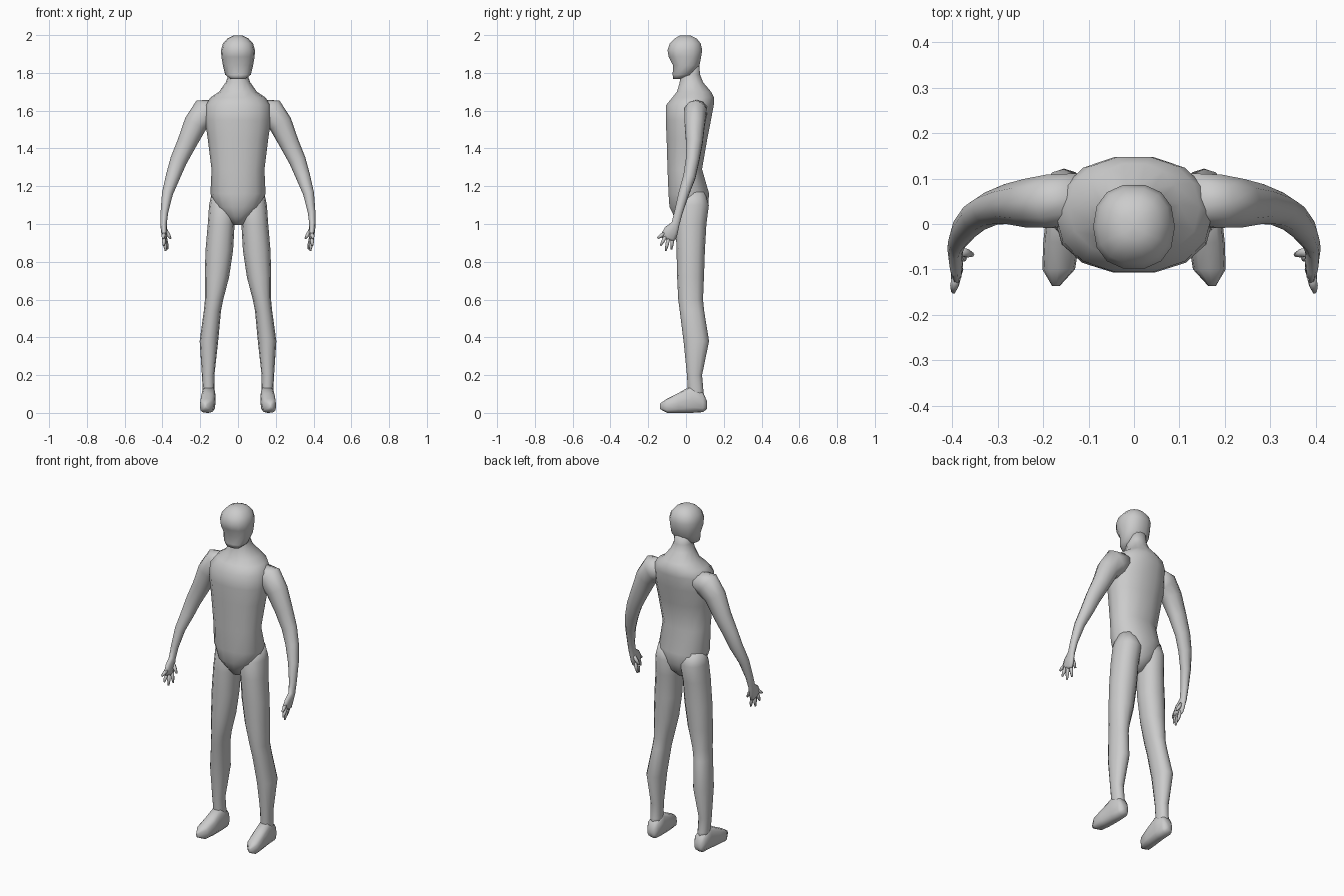
import bpy, bmesh, math
from mathutils import Vector

skin = bpy.data.materials.new("plain grey")
skin.diffuse_color = (0.6, 0.6, 0.6, 1)


def loft(name, rings):
    """Skin a list of point rings into a closed smooth body."""
    bm = bmesh.new()
    loops = [[bm.verts.new(p) for p in r] for r in rings]
    n = len(loops[0])
    for a, b in zip(loops, loops[1:]):
        for i in range(n):
            j = (i + 1) % n
            bm.faces.new((a[i], a[j], b[j], b[i]))
    for ring, pts in ((loops[0], rings[0]), (loops[-1], rings[-1])):
        c = bm.verts.new(sum((Vector(p) for p in pts), Vector()) / n)
        for i in range(n):
            bm.faces.new((ring[i], ring[(i + 1) % n], c))
    bmesh.ops.recalc_face_normals(bm, faces=bm.faces)
    for f in bm.faces:
        f.smooth = True
    me = bpy.data.meshes.new(name)
    bm.to_mesh(me)
    bm.free()
    me.materials.append(skin)
    ob = bpy.data.objects.new(name, me)
    bpy.context.collection.objects.link(ob)
    return ob


def unit_ring(n, p=2.0):
    out = []
    for i in range(n):
        a = 2 * math.pi * i / n
        c, s = math.cos(a), math.sin(a)
        out.append((math.copysign(abs(c) ** (2 / p), c), math.copysign(abs(s) ** (2 / p), s)))
    return out


def level_rings(rows, n=14, p=2.2):
    """Rows of z, x0, x1, y0, y1 give horizontal rings."""
    return [[((x0 + x1) / 2 + u * (x1 - x0) / 2, (y0 + y1) / 2 + v * (y1 - y0) / 2, z)
             for u, v in unit_ring(n, p)] for z, x0, x1, y0, y1 in rows]


def tube_rings(rows, side, n=10):
    """Rows of x, y, z, width, depth give rings square to the path."""
    pts = [Vector((r[0] * side, r[1], r[2])) for r in rows]
    rings = []
    for i, (c, r) in enumerate(zip(pts, rows)):
        t = (pts[min(i + 1, len(pts) - 1)] - pts[max(i - 1, 0)]).normalized()
        v = Vector((0, 1, 0))
        v = (v - t * v.dot(t)).normalized()
        u = t.cross(v)
        rings.append([c + u * a * r[3] + v * b * r[4] for a, b in unit_ring(n)])
    return rings


# torso with neck
torso = [(0.995, .03, -.03, .05), (1.04, .07, -.065, .10), (1.09, .12, -.09, .118),
         (1.16, .146, -.095, .125), (1.29, .14, -.10, .087), (1.45, .16, -.105, .115),
         (1.55, .175, -.11, .135), (1.63, .172, -.108, .15), (1.67, .145, -.075, .15),
         (1.70, .10, -.05, .135), (1.75, .065, -.035, .092), (1.79, .05, -.03, .076),
         (1.85, .05, -.02, .07)]
loft("torso", level_rings([(z, -w, w, a, b) for z, w, a, b in torso]))

# head
head = [(1.768, .04, -.068, -.025), (1.79, .068, -.072, .035), (1.84, .08, -.07, .073),
        (1.885, .088, -.094, .082), (1.92, .09, -.10, .088), (1.955, .08, -.088, .08),
        (1.982, .056, -.062, .058), (1.997, .025, -.035, .025)]
loft("head", level_rings([(z, -w, w, a, b) for z, w, a, b in head], 14, 2.3))

leg = [(1.17, .02, .138, -.02, .10), (1.10, .006, .153, -.05, .121), (1.0, .018, .16, -.055, .108),
       (.86, .026, .172, -.05, .10), (.72, .047, .176, -.047, .095), (.6, .078, .175, -.041, .09),
       (.54, .09, .181, -.033, .096), (.38, .105, .203, -.013, .122), (.2, .125, .191, .005, .085),
       (.12, .124, .187, .01, .092), (.05, .126, .185, .015, .10)]
# y, centre x, half width, bottom, top
foot = [(.11, .155, .022, .02, .065), (.09, .155, .036, .004, .11), (.03, .155, .037, 0, .145),
        (-.04, .16, .04, 0, .105), (-.10, .166, .036, 0, .075), (-.137, .172, .008, .02, .05)]
arm = [(.11, .06, 1.61, .05, .055), (.175, .05, 1.59, .078, .062), (.225, .046, 1.53, .063, .056),
       (.27, .044, 1.43, .052, .046), (.315, .034, 1.335, .045, .037), (.345, .018, 1.25, .038, .034),
       (.374, -.012, 1.16, .029, .029), (.39, -.04, 1.06, .02, .023), (.394, -.056, 1.0, .017, .023),
       (.392, -.078, .965, .016, .04), (.39, -.094, .93, .013, .043), (.388, -.097, .917, .008, .032)]
# finger base and tip
fingers = [((.391, -.115, .95), (.398, -.15, .925)), ((.392, -.108, .935), (.393, -.135, .885)),
           ((.39, -.092, .93), (.383, -.107, .858)), ((.388, -.07, .935), (.373, -.077, .866)),
           ((.386, -.06, .97), (.356, -.068, .922))]

for side, tag in ((1, "left"), (-1, "right")):
    # leg
    loft(tag + "_leg", [[(x * side, y, z) for x, y, z in r] for r in level_rings(leg, 12)])
    # foot
    loft(tag + "_foot", [[(side * (xc + u * w), y, (z0 + z1) / 2 + v * (z1 - z0) / 2)
                          for u, v in unit_ring(12, 2.8)] for y, xc, w, z0, z1 in foot])
    # arm and palm
    loft(tag + "_arm", tube_rings(arm, side))
    # fingers and thumb
    for k, (a, b) in enumerate(fingers):
        a, b = Vector(a), Vector(b)
        rows = [(*a, .011, .011), (*a.lerp(b, .6), .01, .01), (*b, .005, .005)]
        loft("%s_finger_%d" % (tag, k + 1), tube_rings(rows, side, 6))
